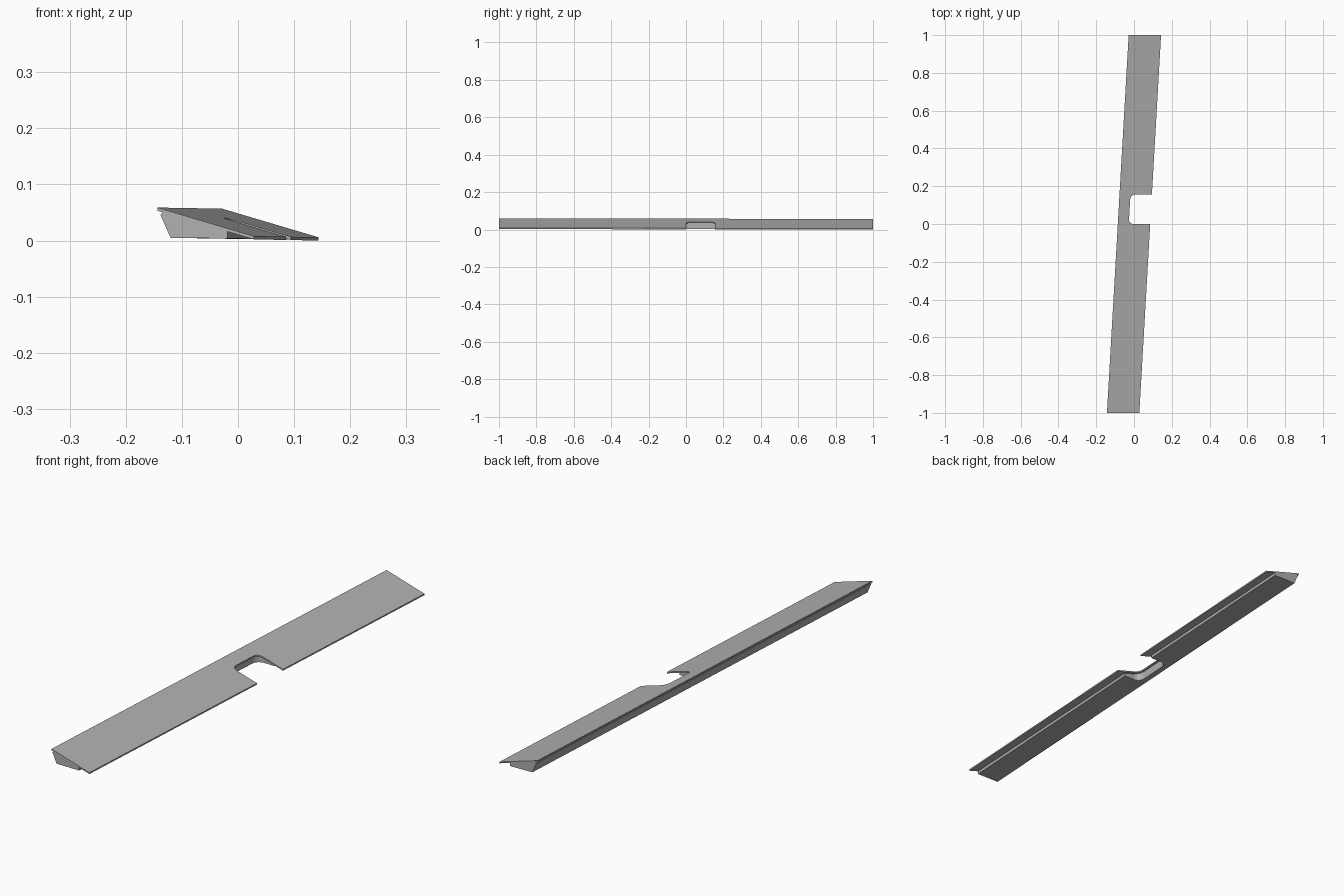
import bpy, bmesh
from math import sin, cos, pi

if "Cube" in bpy.data.objects:
    bpy.data.objects.remove(bpy.data.objects["Cube"])

SLOPE = 0.297      # chordwise fall of the top skin
TRAIL = 0.1716     # chord length

grey = bpy.data.materials.new("dark_grey")
grey.diffuse_color = (0.44, 0.44, 0.44, 1)
grey.use_nodes = True
grey.node_tree.nodes["Principled BSDF"].inputs["Base Color"].default_value = grey.diffuse_color


def world(u, y, z):
    # chord position u -> swept, slightly drooping span
    return (u - 0.0858 + 0.0575 * y, y, z - 0.001 - 0.001 * y)


def outline(lead, trail, inner, y0, y1, r):
    # plan outline with a round-cornered notch in the trailing edge
    pts = [(lead, -1), (trail, -1), (trail, y0)]
    for i in range(9):
        a = i / 8 * pi / 2
        pts.append((inner + r - r * sin(a), y0 + r - r * cos(a)))
    for i in range(9):
        a = i / 8 * pi / 2
        pts.append((inner + r - r * cos(a), y1 - r + r * sin(a)))
    return pts + [(trail, y1), (trail, 1), (lead, 1)]


def loft(name, rings):
    bm = bmesh.new()
    loops = [[bm.verts.new(world(*p)) for p in ring] for ring in rings]
    n = len(loops[0])
    bm.faces.new(loops[0])
    bm.faces.new(loops[-1])
    for a, b in zip(loops, loops[1:]):
        for i in range(n):
            j = (i + 1) % n
            bm.faces.new((a[i], a[j], b[j], b[i]))
    # split the concave caps cleanly
    bm.normal_update()
    bmesh.ops.triangulate(bm, faces=[f for f in bm.faces if len(f.verts) > 4])
    bmesh.ops.recalc_face_normals(bm, faces=bm.faces)
    mesh = bpy.data.meshes.new(name)
    bm.to_mesh(mesh)
    bm.free()
    mesh.materials.append(grey)
    ob = bpy.data.objects.new(name, mesh)
    bpy.context.collection.objects.link(ob)
    return ob


# sloping top skin
plan = outline(0, TRAIL, 0.058, 0.0, 0.155, 0.025)
loft("top_skin", [[(u, y, h - SLOPE * u) for u, y in plan]
                  for h in (0.0588, 0.053)])

# wedge body below the skin, set back from its trailing edge and notch
shape = dict(trail=0.125, inner=0.047, y0=-0.012, y1=0.167, r=0.03)


def under_skin(u):
    return 0.053 - SLOPE * u


def floor_z(u):
    return 0.0052 - 0.012 * u


top = [(u, y, under_skin(u)) for u, y in outline(0.009, **shape)]
mid = [(u, y, 0.046 if u < 0.01 else (under_skin(u) + floor_z(u)) / 2)
       for u, y in outline(0.005, **shape)]
low = [(u, y, floor_z(u)) for u, y in outline(0.023, **shape)]
loft("wedge_body", [top, mid, low])
